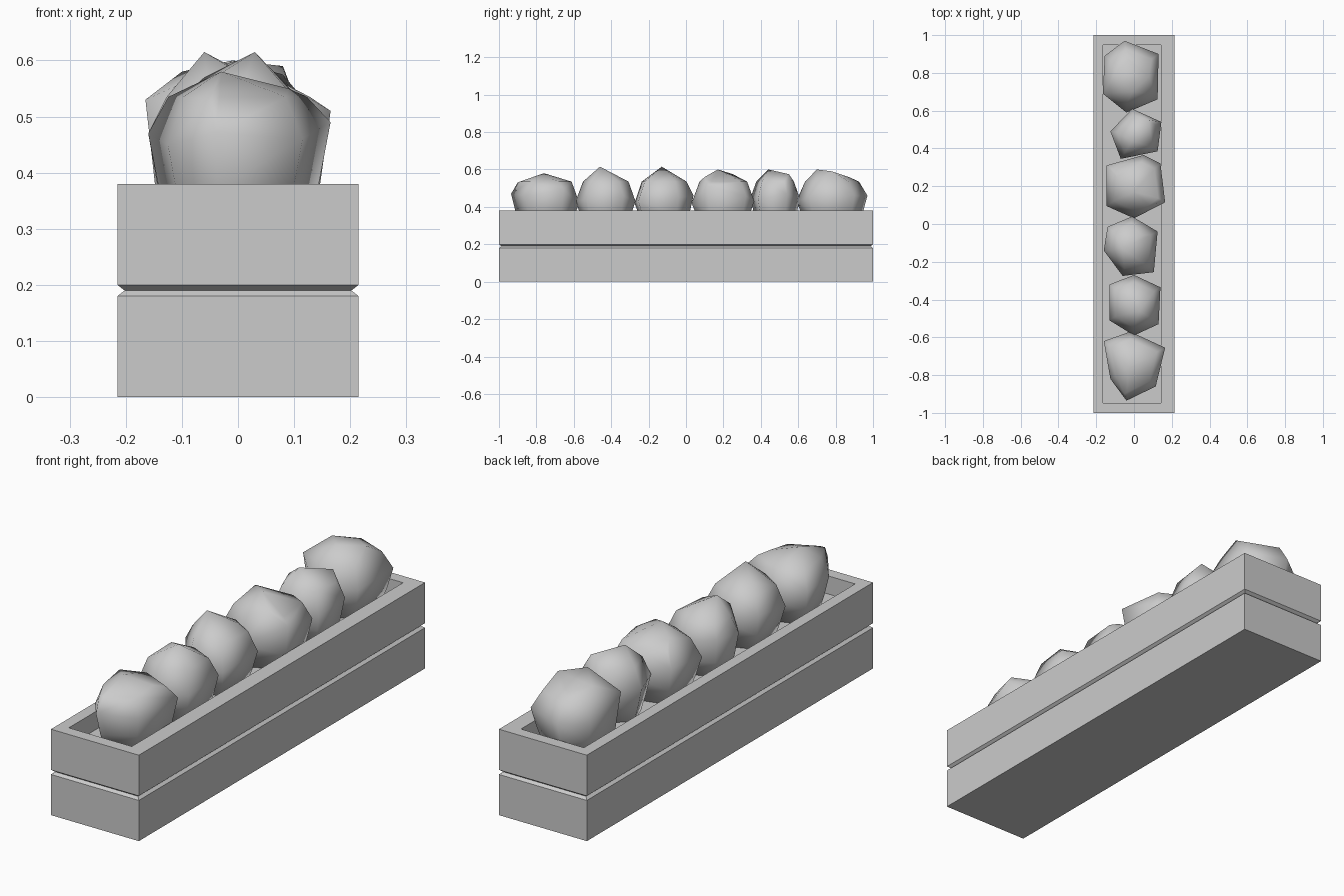
import bpy, bmesh
from mathutils import Vector

if "Cube" in bpy.data.objects:
    bpy.data.objects.remove(bpy.data.objects["Cube"])


def finish(bm, name, angle=None):
    bmesh.ops.recalc_face_normals(bm, faces=bm.faces)
    me = bpy.data.meshes.new(name)
    bm.to_mesh(me)
    bm.free()
    ob = bpy.data.objects.new(name, me)
    bpy.context.collection.objects.link(ob)
    bpy.context.view_layer.objects.active = ob
    ob.select_set(True)
    if angle is None:
        bpy.ops.object.shade_smooth()
    else:
        bpy.ops.object.shade_smooth_by_angle(angle=angle)
    ob.select_set(False)
    return ob


# Planter box: rectangular loops from base, over the groove and rim, to the inner floor
loops = [  # centre x, half width, half length, z
    (0, .215, 1, 0), (0, .215, 1, .18), (0, .202, .987, .19), (0, .215, 1, .20),
    (0, .215, 1, .38), (-.01, .154, .948, .38), (-.01, .154, .948, .30)]
bm = bmesh.new()
rings = []
for cx, hx, hy, z in loops:
    rings.append([bm.verts.new((cx + sx * hx, sy * hy, z))
                  for sx, sy in ((-1, -1), (1, -1), (1, 1), (-1, 1))])
for a, b in zip(rings, rings[1:]):
    for i in range(4):
        j = (i + 1) % 4
        bm.faces.new((a[i], a[j], b[j], b[i]))
bm.faces.new(rings[0])
bm.faces.new(rings[-1])
finish(bm, "planter_box", .5)


# Faceted bushes: a widest outline, scaled copies above and below, and top points
def bush(name, outline, tops):
    pts = [Vector(p) for p in outline]
    c = sum(pts, Vector()) / len(pts)
    bm = bmesh.new()
    for p in pts:
        bm.verts.new(p)
        for s, z in ((.72, .30), (.87, .37), (.76, .535)):
            q = c + (p - c) * s
            bm.verts.new((q.x, q.y, z))
    for t in tops:
        bm.verts.new(t)
    res = bmesh.ops.convex_hull(bm, input=bm.verts)
    junk = {g for g in res["geom_interior"] + res["geom_unused"]
            if isinstance(g, bmesh.types.BMVert)}
    bmesh.ops.delete(bm, geom=list(junk), context='VERTS')
    finish(bm, name)


bush("bush_1",
     [(-.02, -.57, .42), (.165, -.655, .49), (.115, -.86, .46), (-.04, -.935, .47),
      (-.125, -.82, .45), (-.16, -.62, .47)],
     [(-.03, -.76, .58), (.09, -.72, .55), (-.05, -.90, .53)])
bush("bush_2",
     [(0, -.27, .43), (.14, -.335, .46), (.13, -.53, .44), (0, -.59, .43),
      (-.13, -.51, .44), (-.13, -.32, .47)],
     [(.03, -.46, .615), (-.06, -.38, .57)])
bush("bush_3",
     [(-.01, .04, .46), (.125, -.04, .45), (.105, -.255, .43), (-.06, -.275, .42),
      (-.16, -.14, .47), (-.14, -.015, .48)],
     [(-.06, -.13, .615), (.04, -.06, .56)])
bush("bush_4",
     [(.05, .365, .43), (.14, .32, .46), (.165, .115, .51), (0, .03, .42),
      (-.145, .095, .45), (-.145, .31, .48)],
     [(0, .17, .60), (-.09, .25, .575), (.08, .10, .56)])
bush("bush_5",
     [(-.01, .61, .44), (.145, .54, .47), (.125, .385, .44), (-.07, .345, .45),
      (-.125, .49, .45)],
     [(-.01, .44, .60), (.08, .55, .575)])
bush("bush_6",
     [(-.05, .97, .46), (.13, .90, .46), (.125, .66, .45), (-.04, .59, .43),
      (-.165, .69, .53), (-.155, .89, .46)],
     [(-.01, .70, .60), (.08, .78, .59), (-.10, .80, .58), (-.03, .87, .56)])
